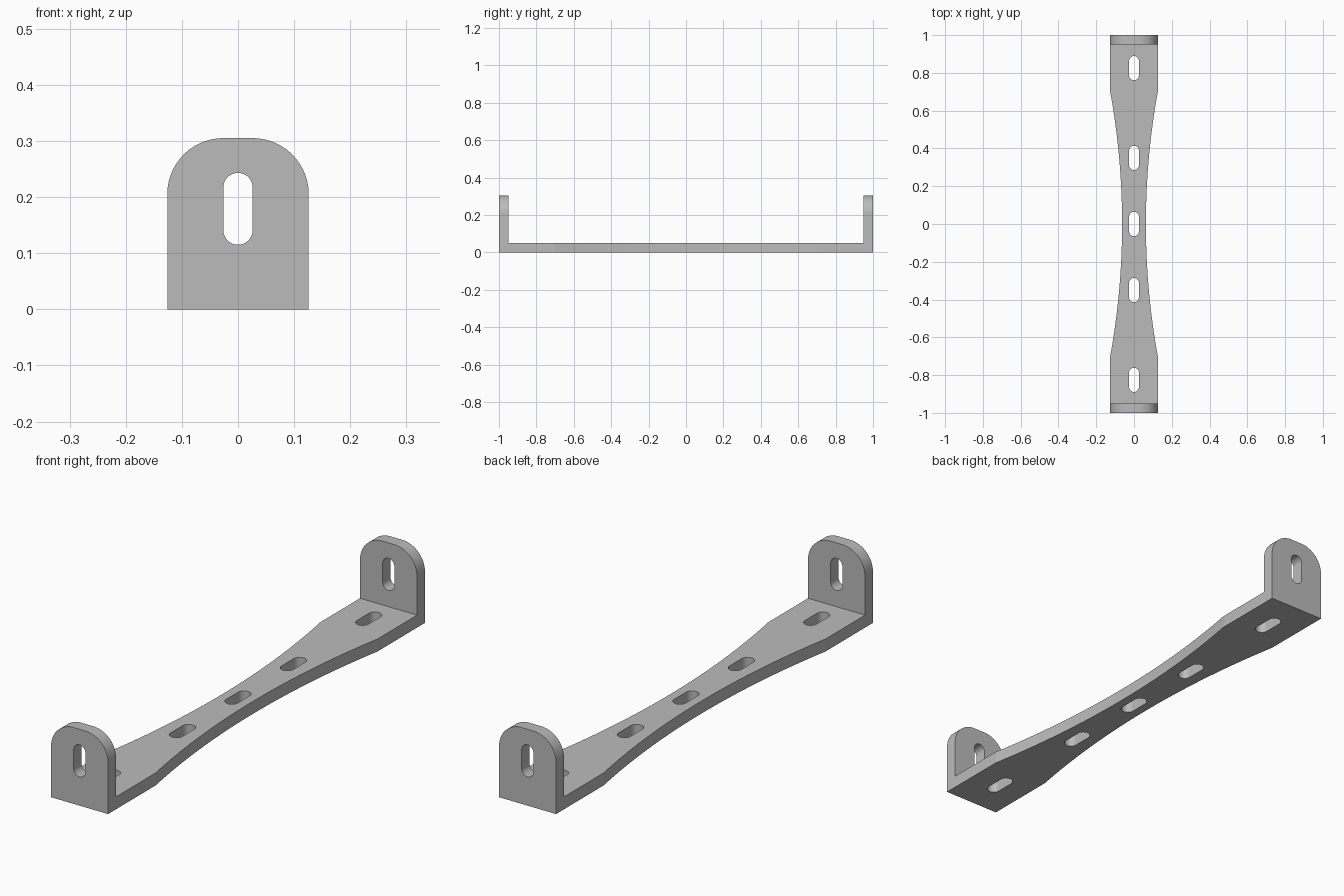
import bpy, bmesh
from math import sin, cos, pi, radians, sqrt

cube = bpy.data.objects.get("Cube")
if cube:
    bpy.data.objects.remove(cube, do_unlink=True)

HALF_W, WAIST, FLARE_Y = 0.126, 0.063, 0.70
THICK, HEIGHT, CORNER = 0.05, 0.305, 0.10


def prism(name, points, lo, hi, axis):
    """Extrude a 2D outline along 'y' (outline in x, z) or 'z' (outline in x, y)."""
    def place(u, v, w):
        return (u, w, v) if axis == "y" else (u, v, w)
    bm = bmesh.new()
    bottom = [bm.verts.new(place(u, v, lo)) for u, v in points]
    top = [bm.verts.new(place(u, v, hi)) for u, v in points]
    bm.faces.new(bottom)
    bm.faces.new(top)
    n = len(points)
    for i in range(n):
        j = (i + 1) % n
        bm.faces.new((bottom[i], bottom[j], top[j], top[i]))
    bmesh.ops.recalc_face_normals(bm, faces=bm.faces)
    mesh = bpy.data.meshes.new(name)
    bm.to_mesh(mesh)
    bm.free()
    obj = bpy.data.objects.new(name, mesh)
    bpy.context.collection.objects.link(obj)
    return obj


def arc(cx, cy, r, start, end, steps):
    angles = [start + (end - start) * i / steps for i in range(steps + 1)]
    return [(cx + r * cos(a), cy + r * sin(a)) for a in angles]


def slot(cy, r=0.026, length=0.128):
    """Upright rounded slot outline centred on x = 0."""
    d = length / 2 - r
    return arc(0, cy + d, r, 0, pi, 32) + arc(0, cy - d, r, pi, 2 * pi, 32)


# Solid block with the rounded tab outline running along its whole length
side = HALF_W - CORNER
shoulder = HEIGHT - CORNER
outline = ([(-HALF_W, 0), (HALF_W, 0)]
           + arc(side, shoulder, CORNER, 0, pi / 2, 24)
           + arc(-side, shoulder, CORNER, pi / 2, pi, 24))
bracket = prism("bracket", outline, -1, 1, "y")

# Space between the two end tabs
inner = 1 - THICK
cutters = [prism("gap_cutter", [(-1, -inner), (1, -inner), (1, inner), (-1, inner)],
                 THICK, 1, "z")]

# Curved waist on both sides
sagitta = HALF_W - WAIST
radius = (FLARE_Y ** 2 + sagitta ** 2) / (2 * sagitta)
for s in (-1, 1):
    curve = []
    for i in range(61):
        y = -0.84 + 1.68 * i / 60
        curve.append((s * (WAIST + radius - sqrt(radius ** 2 - y * y)), y))
    cutters.append(prism("waist_cutter", curve, -1, 1, "z"))
    # Straight chord closes well outside the block
    for v in cutters[-1].data.vertices:
        if abs(v.co.y) > 0.83:
            v.co.x = s * 0.16

# Slots through the base and through both tabs
for y in (-0.825, -0.35, 0, 0.35, 0.825):
    cutters.append(prism("base_slot_cutter", slot(y), -0.1, 0.1, "z"))
cutters.append(prism("tab_slot_cutter", slot(0.179), -1.1, 1.1, "y"))

# The waist outline is the region between curve and chord: widen the chord outwards
for c in cutters[1:3]:
    s = 1 if c.data.vertices[0].co.x > 0 else -1
    for v in c.data.vertices:
        if abs(v.co.y) > 0.83:
            v.co.x = s * (WAIST + radius - sqrt(radius ** 2 - v.co.y ** 2))

for c in cutters:
    c.hide_render = True
    mod = bracket.modifiers.new(c.name, "BOOLEAN")
    mod.operation = "DIFFERENCE"
    mod.solver = "EXACT"
    mod.object = c

# Bake the cuts and discard the cutters
bpy.context.view_layer.update()
graph = bpy.context.evaluated_depsgraph_get()
baked = bpy.data.meshes.new_from_object(bracket.evaluated_get(graph))
bracket.modifiers.clear()
bracket.data = baked
for c in cutters:
    bpy.data.objects.remove(c, do_unlink=True)

# Plain grey metal
grey = bpy.data.materials.new("grey_metal")
grey.use_nodes = True
colour = (0.5, 0.5, 0.5, 1)
grey.diffuse_color = colour
grey.node_tree.nodes["Principled BSDF"].inputs["Base Color"].default_value = colour
baked.materials.clear()
baked.materials.append(grey)
for p in baked.polygons:
    p.material_index = 0

bpy.ops.object.select_all(action="DESELECT")
bracket.select_set(True)
bpy.context.view_layer.objects.active = bracket
bpy.ops.object.shade_smooth_by_angle(angle=radians(9))
